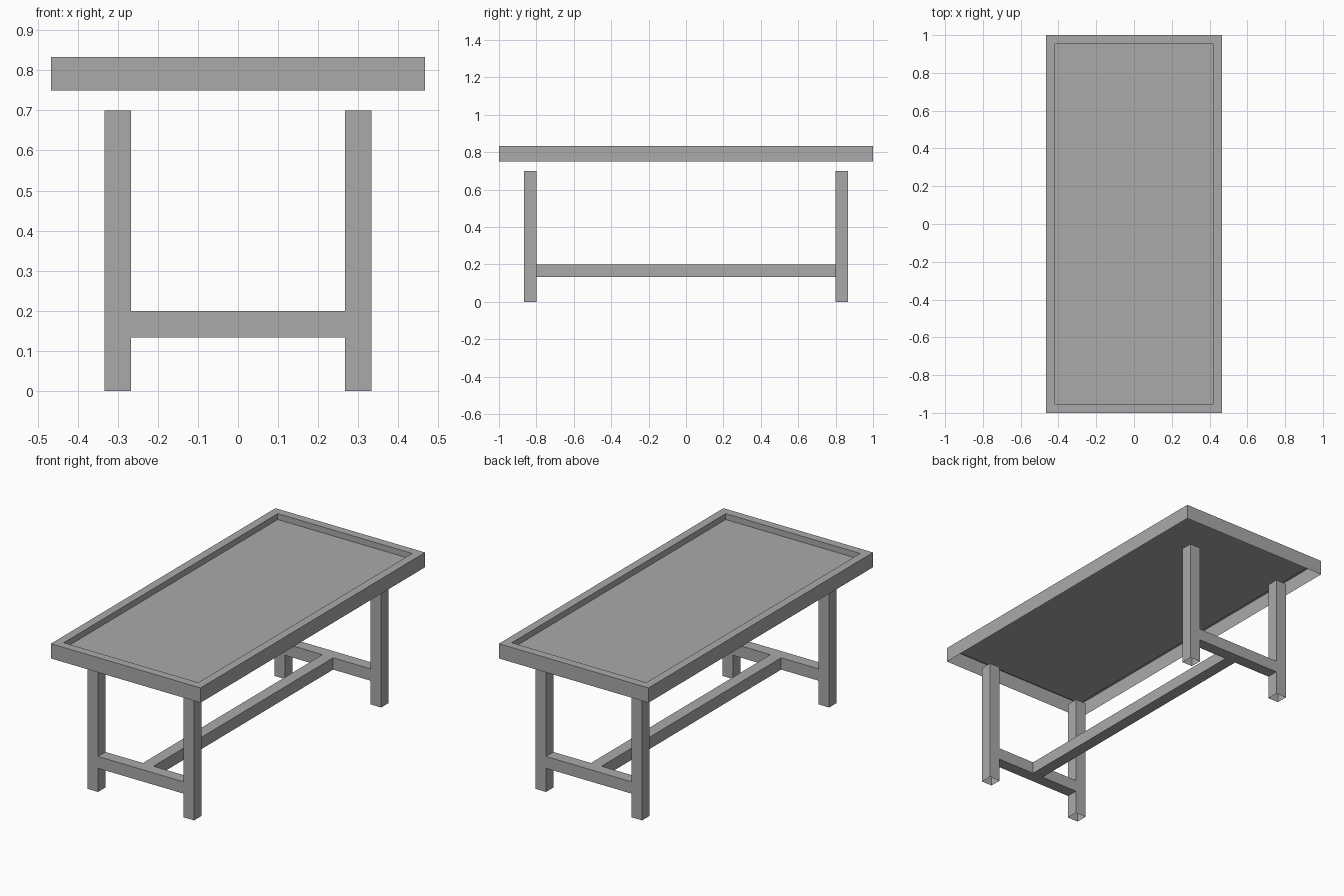
import bpy
import bmesh
from mathutils import Vector

cube = bpy.data.objects.get("Cube")
if cube:
    bpy.data.objects.remove(cube, do_unlink=True)

U = 1 / 30  # modelling unit

grey = bpy.data.materials.new("plain grey")
grey.use_nodes = True
grey.diffuse_color = (0.4, 0.4, 0.4, 1)
grey.node_tree.nodes["Principled BSDF"].inputs["Base Color"].default_value = grey.diffuse_color


def box(name, low, high, open_axis=None, open_signs=()):
    """Box between two corners in units, with chosen ends left open."""
    low, high = Vector(low) * U, Vector(high) * U
    bm = bmesh.new()
    bmesh.ops.create_cube(bm, size=1)
    for v in bm.verts:
        v.co = (low + high) / 2 + v.co * (high - low)
    bm.normal_update()
    ends = [f for f in bm.faces if open_axis is not None
            and any(f.normal[open_axis] * s > 0.9 for s in open_signs)]
    bmesh.ops.delete(bm, geom=ends, context="FACES")
    mesh = bpy.data.meshes.new(name)
    bm.to_mesh(mesh)
    bm.free()
    mesh.materials.append(grey)
    obj = bpy.data.objects.new(name, mesh)
    bpy.context.collection.objects.link(obj)
    return obj


# Table top: open-bottomed shell with a raised rim around a sunken panel
top = box("table_top", (-14, -30, 22.5), (14, 30, 25), 2, (-1,))
bm = bmesh.new()
bm.from_mesh(top.data)
bm.normal_update()
panel = [f for f in bm.faces if f.normal.z > 0.9]
bmesh.ops.inset_region(bm, faces=panel, thickness=2 * U)
walls = bmesh.ops.extrude_face_region(bm, geom=panel)["geom"]
bmesh.ops.translate(bm, vec=(0, 0, -U), verts=[g for g in walls if isinstance(g, bmesh.types.BMVert)])
bmesh.ops.delete(bm, geom=[f for f in panel if f.is_valid], context="FACES")
bm.to_mesh(top.data)
bm.free()

# Legs and the end stretchers joining each pair
for end, sy in (("front", -1), ("back", 1)):
    y0, y1 = sorted((24 * sy, 26 * sy))
    for side, sx in (("left", 1), ("right", -1)):
        x0, x1 = sorted((8 * sx, 10 * sx))
        box(f"{end}_{side}_leg", (x0, y0, 0), (x1, y1, 21), 2, (-1, 1))
    box(f"{end}_stretcher", (-8, y0, 4), (8, y1, 6), 0, (-1, 1))

# Long stretcher between the ends
box("long_stretcher", (-1, -24, 4), (1, 24, 6), 1, (-1, 1))
